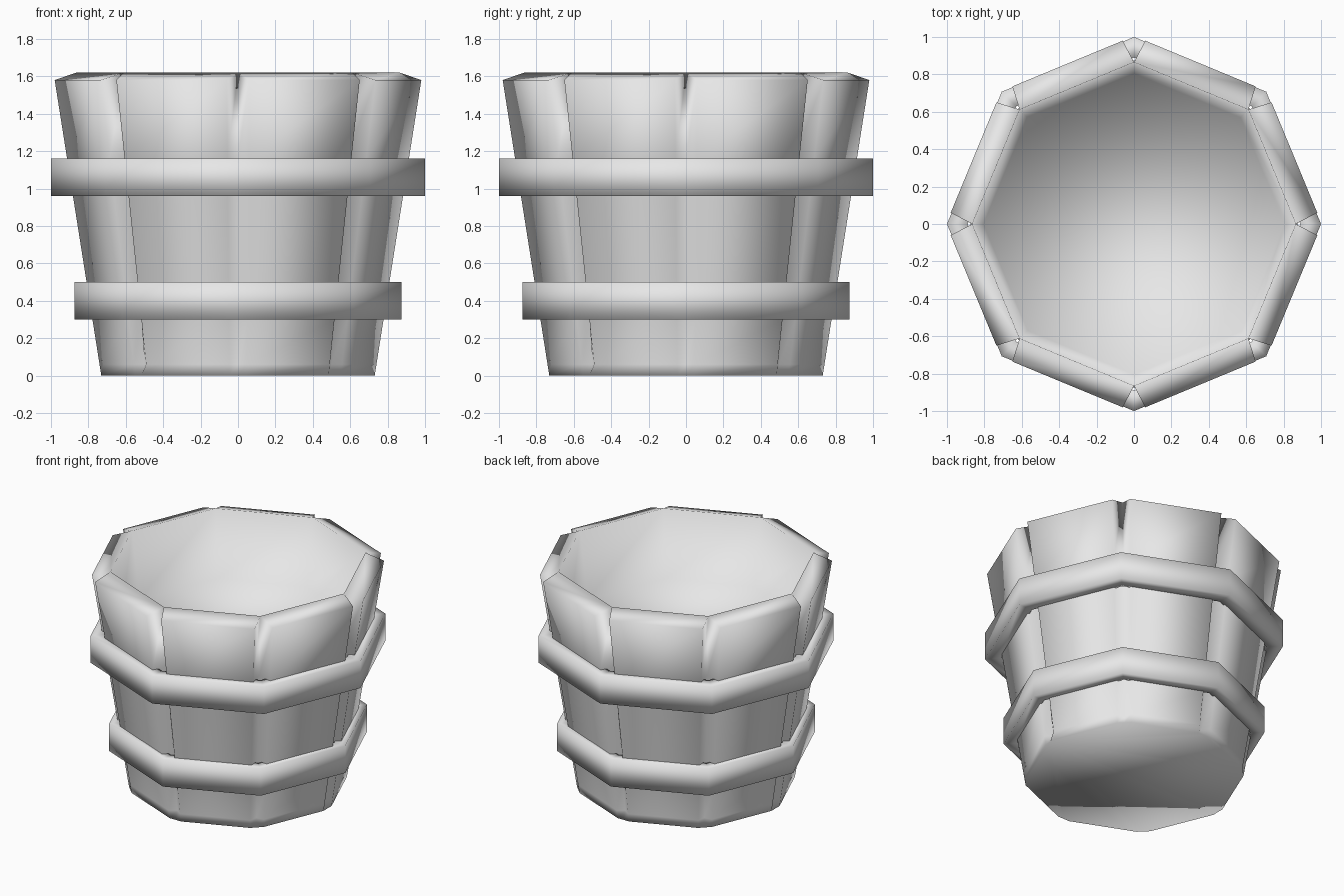
import bpy, bmesh, math
from mathutils import Vector

default = bpy.data.objects.get("Cube")
if default:
    bpy.data.objects.remove(default, do_unlink=True)

SIDES = 8
STEP = 2 * math.pi / SIDES

grey = bpy.data.materials.new("plain grey")
grey.use_nodes = True
grey.diffuse_color = (0.8, 0.8, 0.8, 1)
grey.node_tree.nodes["Principled BSDF"].inputs["Base Color"].default_value = grey.diffuse_color


def corner(i, radius, z):
    a = i * STEP
    return Vector((radius * math.cos(a), radius * math.sin(a), z))


def octagon(bm, radius, z):
    return [bm.verts.new(corner(i, radius, z)) for i in range(SIDES)]


def bridge(bm, low, high):
    n = len(low)
    for i in range(n):
        j = (i + 1) % n
        bm.faces.new((low[i], low[j], high[j], high[i]))


def finish(bm, name):
    bmesh.ops.recalc_face_normals(bm, faces=bm.faces)
    for face in bm.faces:
        face.smooth = True
    mesh = bpy.data.meshes.new(name)
    bm.to_mesh(mesh)
    bm.free()
    mesh.materials.append(grey)
    obj = bpy.data.objects.new(name, mesh)
    bpy.context.collection.objects.link(obj)
    return obj


# Tub: eight flared staves with a V groove at every corner
RIM_OUT, RIM_IN, FLOOR = 1.58, 1.62, 1.13


def stave_ring(bm, z, groove_radius, groove_z):
    t = z / RIM_OUT
    radius = 0.75 + 0.255 * t
    width = 0.05 + 0.015 * t
    ring = []
    for i in range(SIDES):
        here = corner(i, radius, z)
        before = (corner(i - 1, radius, z) - here).normalized()
        after = (corner(i + 1, radius, z) - here).normalized()
        for p in (here + before * width, corner(i, groove_radius, groove_z), here + after * width):
            ring.append(bm.verts.new(p))
    return ring


bm = bmesh.new()
rings = [stave_ring(bm, 0, 0.73, 0)]
for z in (0.06, 0.3, 0.5, 0.96, 1.16):
    rings.append(stave_ring(bm, z, 0.7 + 0.165 * z / RIM_IN, z))
rings.append(stave_ring(bm, RIM_OUT, 0.865, RIM_IN))
for low, high in zip(rings, rings[1:]):
    bridge(bm, low, high)
bm.faces.new(rings[0])

# Sloping rim, inner wall and raised floor
top = rings[-1]
inner = top[1::3]
for i in range(SIDES):
    j = (i + 1) % SIDES
    bm.faces.new((top[3 * i + 2], top[3 * j], inner[j], inner[i]))
floor = octagon(bm, 0.805, FLOOR)
bridge(bm, inner, floor)
bm.faces.new(floor)
finish(bm, "tub")


# Hoops around the tub
def hoop(name, outer, inside, bottom, height):
    bm = bmesh.new()
    section = [(inside, bottom), (outer, bottom), (outer, bottom + height), (inside, bottom + height)]
    loops = [octagon(bm, r, z) for r, z in section]
    for k in range(len(loops)):
        bridge(bm, loops[k - 1], loops[k])
    finish(bm, name)


hoop("lower_hoop", 0.875, 0.785, 0.3, 0.2)
hoop("upper_hoop", 1.0, 0.89, 0.96, 0.2)
